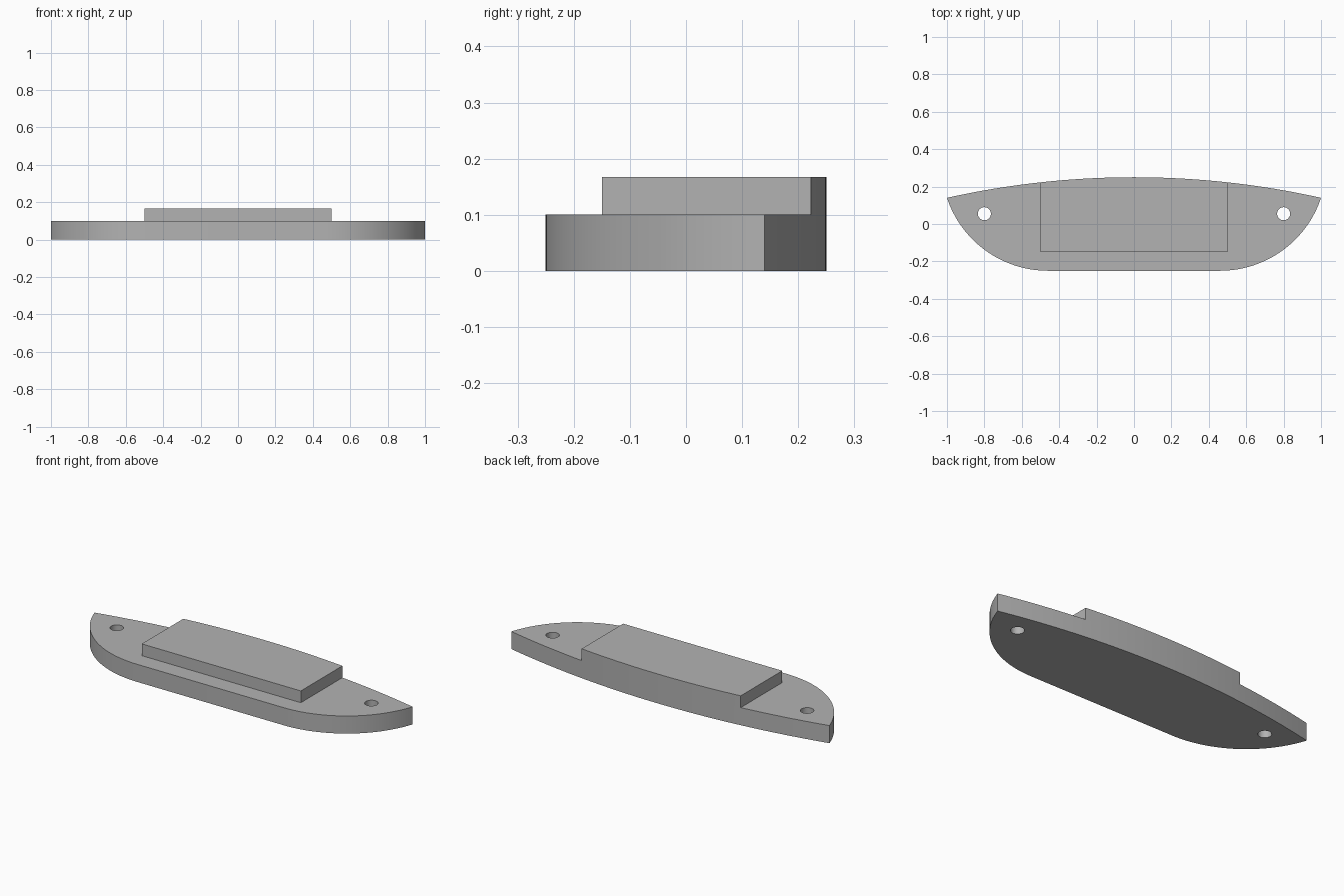
import bpy, bmesh
from math import sqrt, sin, cos, atan2, pi, radians

if "Cube" in bpy.data.objects:
    bpy.data.objects.remove(bpy.data.objects["Cube"])

grey = bpy.data.materials.new("plain grey")
grey.use_nodes = True
colour = (0.45, 0.45, 0.45, 1)
grey.diffuse_color = colour
grey.node_tree.nodes["Principled BSDF"].inputs["Base Color"].default_value = colour

BASE_TOP, RAISED_TOP = 0.1, 0.167
BACK, FRONT, TIP = 0.25, -0.25, 0.14
BACK_RADIUS = (1 + (BACK - TIP) ** 2) / (2 * (BACK - TIP))


def back_arc(half_width, steps):
    """Shallow back curve, running from +x to -x."""
    xs = [half_width * (1 - 2 * i / steps) for i in range(steps + 1)]
    return [(x, BACK - BACK_RADIUS + sqrt(BACK_RADIUS ** 2 - x * x)) for x in xs]


def extrude_outline(name, outline, z0, z1):
    """Closed prism from a counter-clockwise outline."""
    bm = bmesh.new()
    face = bm.faces.new([bm.verts.new((x, y, z0)) for x, y in outline])
    top = bmesh.ops.extrude_face_region(bm, geom=[face])["geom"]
    verts = [v for v in top if isinstance(v, bmesh.types.BMVert)]
    bmesh.ops.translate(bm, verts=verts, vec=(0, 0, z1 - z0))
    bmesh.ops.recalc_face_normals(bm, faces=bm.faces)
    mesh = bpy.data.meshes.new(name)
    bm.to_mesh(mesh)
    bm.free()
    mesh.materials.append(grey)
    obj = bpy.data.objects.new(name, mesh)
    bpy.context.collection.objects.link(obj)
    return obj


# Base outline: flat front, rounded front corners rising to pointed tips
centre_x, steps = 0.46, 32
reach, rise = 1 - centre_x, TIP - FRONT
radius = (reach ** 2 + rise ** 2) / (2 * rise)
sweep = atan2(reach, radius - rise)
corner = [(centre_x + radius * sin(sweep * i / steps),
           FRONT + radius * (1 - cos(sweep * i / steps))) for i in range(steps + 1)]
mirrored = [(-x, y) for x, y in reversed(corner)]
base = extrude_outline("base_plate", corner + back_arc(1, 48)[1:-1] + mirrored, 0, BASE_TOP)

# Screw holes through both ends
for side in (-1, 1):
    ring = [(side * 0.8 + 0.035 * cos(2 * pi * i / 32),
             0.055 + 0.035 * sin(2 * pi * i / 32)) for i in range(32)]
    cutter = extrude_outline("hole_cutter", ring, -0.1, 0.2)
    cutter.hide_render = True
    cut = base.modifiers.new("screw_hole", "BOOLEAN")
    cut.operation, cut.solver, cut.object = "DIFFERENCE", "EXACT", cutter
    bpy.context.view_layer.objects.active = base
    bpy.ops.object.modifier_apply(modifier=cut.name)
    bpy.data.objects.remove(cutter)

# Raised block, flush with the curved back
raised = extrude_outline("raised_block", [(-0.5, -0.15), (0.5, -0.15)] + back_arc(0.5, 24),
                         BASE_TOP, RAISED_TOP)

# Smooth curved walls, crisp edges
bpy.ops.object.select_all(action="DESELECT")
for obj in (base, raised):
    obj.select_set(True)
bpy.context.view_layer.objects.active = base
bpy.ops.object.shade_smooth_by_angle(angle=radians(30))
